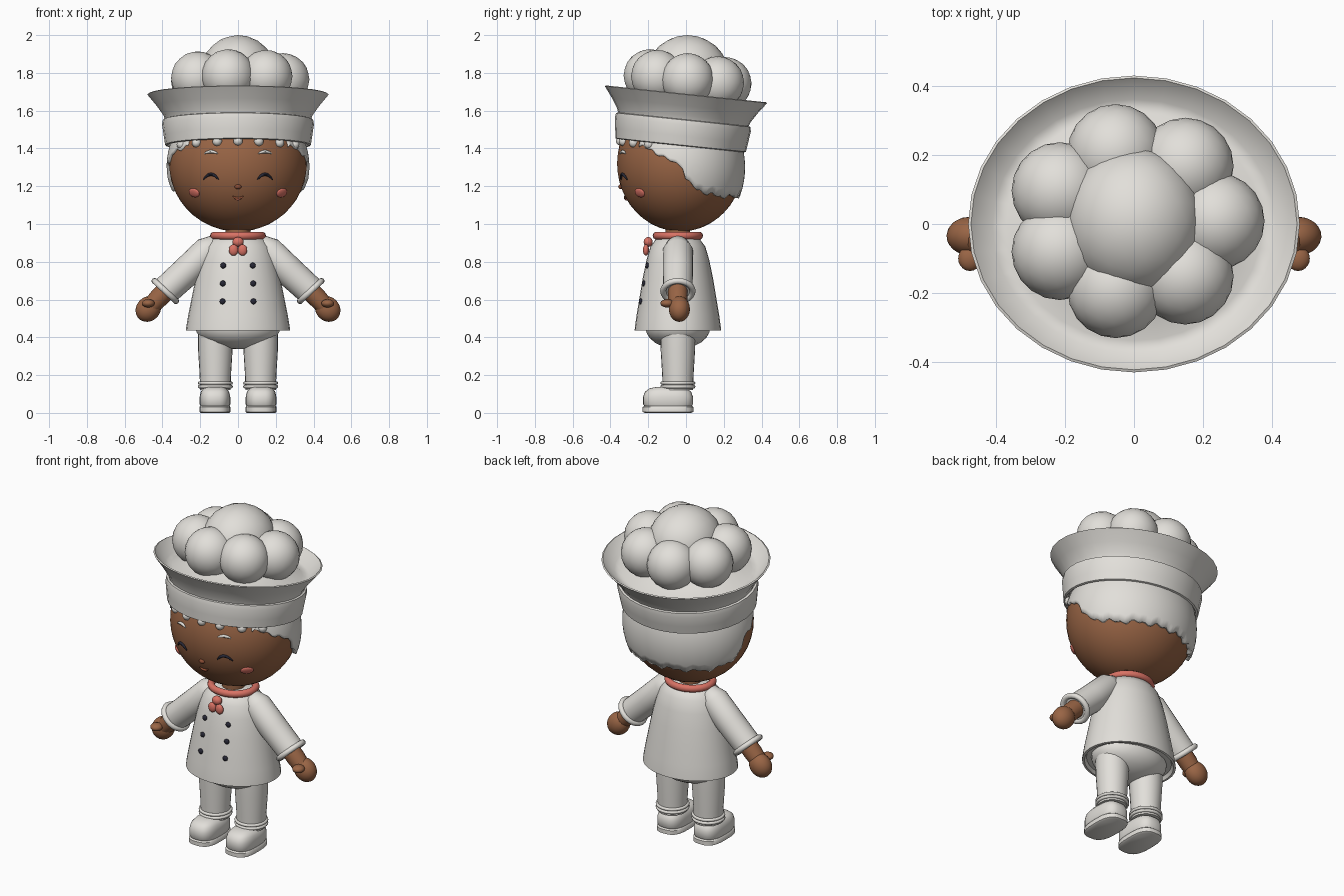
import bpy, bmesh, math
from mathutils import Vector, Matrix

cube = bpy.data.objects.get("Cube")
if cube:
    bpy.data.objects.remove(cube, do_unlink=True)


def material(name, *rgb):
    m = bpy.data.materials.new(name)
    m.use_nodes = True
    m.diffuse_color = (*rgb, 1)
    bsdf = next(n for n in m.node_tree.nodes if n.type == 'BSDF_PRINCIPLED')
    bsdf.inputs["Base Color"].default_value = (*rgb, 1)
    bsdf.inputs["Roughness"].default_value = 0.7
    return m


WHITE = material("warm white", 0.76, 0.74, 0.70)
SKIN = material("brown skin", 0.32, 0.13, 0.06)
CORAL = material("coral", 0.70, 0.17, 0.13)
DARK = material("dark navy", 0.02, 0.02, 0.035)
NOSE = material("nose brown", 0.26, 0.075, 0.035)


def finish(name, bm, mat, matrix=None):
    """Turn a bmesh into a smooth-shaded object."""
    if matrix:
        bm.transform(matrix)
    bmesh.ops.recalc_face_normals(bm, faces=bm.faces)
    mesh = bpy.data.meshes.new(name)
    bm.to_mesh(mesh)
    bm.free()
    mesh.materials.append(mat)
    ob = bpy.data.objects.new(name, mesh)
    bpy.context.collection.objects.link(ob)
    bpy.ops.object.select_all(action='DESELECT')
    ob.select_set(True)
    bpy.context.view_layer.objects.active = ob
    bpy.ops.object.shade_smooth_by_angle(angle=math.radians(45))
    return ob


def loft(name, rings, mat, matrix=None, closed=False):
    """Skin equal-length rings of points, capping the ends unless closed."""
    bm = bmesh.new()
    loops = [[bm.verts.new(p) for p in ring] for ring in rings]
    n = len(loops[0])
    for a, b in zip(loops, loops[1:] + loops[:1] if closed else loops[1:]):
        for i in range(n):
            j = (i + 1) % n
            bm.faces.new((a[i], a[j], b[j], b[i]))
    if not closed:
        bm.faces.new(loops[0])
        bm.faces.new(loops[-1])
    return finish(name, bm, mat, matrix)


def circle(rx, ry, z, n, power=1.0):
    out = []
    for i in range(n):
        t = math.tau * i / n
        c, s = math.cos(t), math.sin(t)
        out.append(Vector((math.copysign(abs(c) ** power, c) * rx,
                           math.copysign(abs(s) ** power, s) * ry, z)))
    return out


def lathe(name, profile, mat, squash, matrix, n=32, power=1.0):
    return loft(name, [circle(r, r * squash, z, n, power) for r, z in profile], mat, matrix)


def tube(name, points, radii, mat, n=16):
    pts = [Vector(p) for p in points]
    rings = []
    for i, p in enumerate(pts):
        d = pts[min(i + 1, len(pts) - 1)] - pts[max(i - 1, 0)]
        q = d.to_track_quat('Z', 'Y')
        rings.append([p + q @ v for v in circle(radii[i], radii[i], 0, n)])
    return loft(name, rings, mat)


def ball(name, loc, size, mat, rot=None, sub=3):
    bm = bmesh.new()
    bmesh.ops.create_icosphere(bm, subdivisions=sub, radius=1)
    turn = rot.to_matrix().to_4x4() if rot else Matrix()
    return finish(name, bm, mat, Matrix.Translation(loc) @ turn @ Matrix.Diagonal((*size, 1)))


def torus(name, loc, major, minor, mat, axis=(0, 0, 1), squash=1.0, n=32):
    rings = []
    for i in range(10):
        t = math.tau * i / 10
        r = major + minor * math.cos(t)
        rings.append(circle(r, r * squash, minor * math.sin(t), n))
    turn = Vector(axis).to_track_quat('Z', 'Y').to_matrix().to_4x4()
    return loft(name, rings, mat, Matrix.Translation(loc) @ turn, closed=True)


# Head and the helpers that place things on its surface
HEAD, SIZE = Vector((0, -0.03, 1.32)), Vector((0.365, 0.335, 0.36))
head = finish_head = ball("head", HEAD, SIZE, SKIN, sub=4)


def on_face(x, z, out=0.0):
    k = 1 - (x / SIZE.x) ** 2 - ((z - HEAD.z) / SIZE.z) ** 2
    return Vector((x, HEAD.y - SIZE.y * math.sqrt(max(k, 0)) - out, z))


def face_turn(p):
    d = p - HEAD
    return Vector([d[i] / SIZE[i] ** 2 for i in range(3)]).to_track_quat('Z', 'Y')


def face_arc(name, x, z, half, rise, thick, mat):
    steps = [i / 5 for i in range(-5, 6)]
    tube(name, [on_face(x + half * t, z + rise * (1 - t * t), 0.003) for t in steps],
         [thick * (1.1 - 0.7 * t * t) for t in steps], mat, 8)


# Face details
for side, s in (("left", 1), ("right", -1)):
    face_arc(side + "_eye", s * 0.143, 1.235, 0.04, 0.028, 0.008, DARK)
    face_arc(side + "_eyebrow", s * 0.143, 1.373, 0.035, 0.01, 0.008, WHITE)
    p = on_face(s * 0.232, 1.165)
    ball(side + "_cheek", p, (0.036, 0.026, 0.01), CORAL, face_turn(p))
ball("nose", on_face(0, 1.197), (0.018, 0.014, 0.013), NOSE)
face_arc("mouth", 0, 1.147, 0.028, -0.012, 0.007, NOSE)
ball("lower_lip", on_face(0, 1.132), (0.013, 0.008, 0.009), CORAL)

# Curls along the hairline
for i, x in enumerate((-0.3, -0.22, -0.11, 0, 0.11, 0.22, 0.3)):
    ball(f"hairline_curl_{i + 1}", on_face(x, 1.44 - 0.2 * x * x), (0.026,) * 3, WHITE, sub=2)

# Hair shell round the back, longer behind than at the temples
EDGE = ((-0.24, 1.41), (-0.17, 1.39), (-0.12, 1.35), (-0.02, 1.31),
        (0.0, 1.23), (0.06, 1.18), (0.18, 1.145), (0.4, 1.15))


def hair_edge(y):
    for (a, za), (b, zb) in zip(EDGE, EDGE[1:]):
        if y <= b:
            return za + (zb - za) * max(0, (y - a) / (b - a))
    return EDGE[-1][1]


bm = bmesh.new()
columns = []
for i in range(97):
    t = math.radians(-42 + 264 * i / 96)
    low = hair_edge(HEAD.y + 0.33 * math.sin(t)) + 0.014 * math.sin(i * 1.1) * math.cos(i * 0.37)
    column = []
    for k in range(9):
        z = low + (1.47 - low) * k / 8
        r = math.sqrt(1 - ((z - 1.3) / 0.39) ** 2)
        column.append(bm.verts.new((0.378 * r * math.cos(t), HEAD.y + 0.343 * r * math.sin(t), z)))
    columns.append(column)
for a, b in zip(columns, columns[1:]):
    for k in range(8):
        bm.faces.new((a[k], b[k], b[k + 1], a[k + 1]))
hair = finish("hair", bm, WHITE)
shell = hair.modifiers.new("thickness", 'SOLIDIFY')
shell.thickness, shell.offset = 0.025, -1

# Hat: tilted back, with band, flared brim and puffed crown
TILT = Matrix.Translation((0, 0, 1.685)) @ Matrix.Rotation(math.radians(-6), 4, 'X')
lathe("hat_band", [(0.36, -0.25), (0.375, -0.272), (0.386, -0.268), (0.393, -0.22), (0.402, -0.16),
                   (0.398, -0.135), (0.36, -0.125)], WHITE, 0.9, TILT)
lathe("hat_brim", [(0.35, -0.14), (0.385, -0.135), (0.395, -0.11), (0.43, -0.06), (0.48, 0), (0.472, 0.004),
                   (0.41, -0.06), (0.37, -0.065), (0.3, -0.02), (0.02, 0)], WHITE, 0.9, TILT)
ball("crown_puff_top", (0, 0.008, 1.8), (0.2, 0.215, 0.2), WHITE)
for i in range(7):
    t = math.tau * i / 7
    p = TILT @ Vector((0.238 * math.cos(t), 0.205 * math.sin(t), 0.08))
    ball(f"crown_puff_{i + 1}", p, (0.14,) * 3, WHITE)

# Neck, neckerchief and its knot
Y = -0.043
tube("neck", [(0, Y, 0.88), (0, Y, 1.02)], [0.065, 0.065], SKIN)
torus("neckerchief", (0, Y, 0.938), 0.127, 0.021, CORAL, squash=0.9)
ball("knot", (0, -0.2, 0.905), (0.03, 0.024, 0.026), CORAL)
for side, s in (("left", 1), ("right", -1)):
    ball(side + "_knot_tail", (s * 0.024, -0.212, 0.862), (0.025, 0.016, 0.03), CORAL)

# Jacket and hips
JACKET = [(0.02, 0.455), (0.25, 0.455), (0.262, 0.435), (0.276, 0.437), (0.274, 0.455), (0.263, 0.52),
          (0.245, 0.61), (0.225, 0.71), (0.2, 0.81), (0.175, 0.88), (0.14, 0.92), (0.1, 0.938), (0.02, 0.94)]
lathe("jacket", JACKET, WHITE, 0.83, Matrix.Translation((0, Y, 0)))
ball("hips", (0, Y, 0.46), (0.23, 0.175, 0.123), WHITE)

for side, s in (("left", 1), ("right", -1)):
    # Buttons sit on the jacket's front
    for i, z in enumerate((0.59, 0.685, 0.78)):
        x, r = 0.078 + 0.02 * (0.78 - z), 0.25 - 0.21 * (z - 0.59)
        y = Y - 0.83 * math.sqrt(r * r - x * x)
        ball(f"{side}_button_{i + 1}", (s * x, y, z), (0.016, 0.011, 0.016), DARK, sub=2)

    # Sleeve, cuff and hand
    tube(side + "_sleeve", [(s * x, Y, z) for x, z in
                            ((0.09, 0.895), (0.12, 0.882), (0.16, 0.856), (0.27, 0.75), (0.385, 0.645))],
         [0.03, 0.062, 0.08, 0.08, 0.077], WHITE, 24)
    torus(side + "_sleeve_cuff", (s * 0.385, Y, 0.645), 0.078, 0.016, WHITE, (s * 0.68, 0, -0.73), n=24)
    tube(side + "_wrist", [(s * 0.36, Y, 0.668), (s * 0.42, Y, 0.608), (s * 0.47, Y, 0.555)],
         [0.052, 0.052, 0.045], SKIN)
    aim = Vector((s * 0.68, 0, -0.73)).to_track_quat('Z', 'Y')
    ball(side + "_hand", (s * 0.475, -0.035, 0.55), (0.056, 0.064, 0.072), SKIN, aim)
    ball(side + "_thumb", (s * 0.475, -0.1, 0.58), (0.034, 0.036, 0.022), SKIN)

    # Trouser leg with rolled hem
    x = s * 0.12
    tube(side + "_trouser_leg", [(x, Y, z) for z in (0.12, 0.2, 0.33, 0.43)],
         [0.081, 0.083, 0.091, 0.092], WHITE, 24)
    for i, z in enumerate((0.139, 0.158)):
        torus(f"{side}_hem_roll_{i + 1}", (x, Y, z), 0.084, 0.009, WHITE, n=24)

    # Shoe: sole and rounded upper
    place = Matrix.Translation((s * 0.122, -0.095, 0))
    lathe(side + "_shoe_sole", [(0.075, 0), (0.083, 0.006), (0.083, 0.03), (0.078, 0.036)],
          WHITE, 1.63, place, 32, 0.7)
    lathe(side + "_shoe_upper", [(0.076, 0.034), (0.081, 0.045), (0.081, 0.085), (0.075, 0.112),
                                 (0.06, 0.13), (0.035, 0.138)], WHITE, 1.63, place, 32, 0.7)
